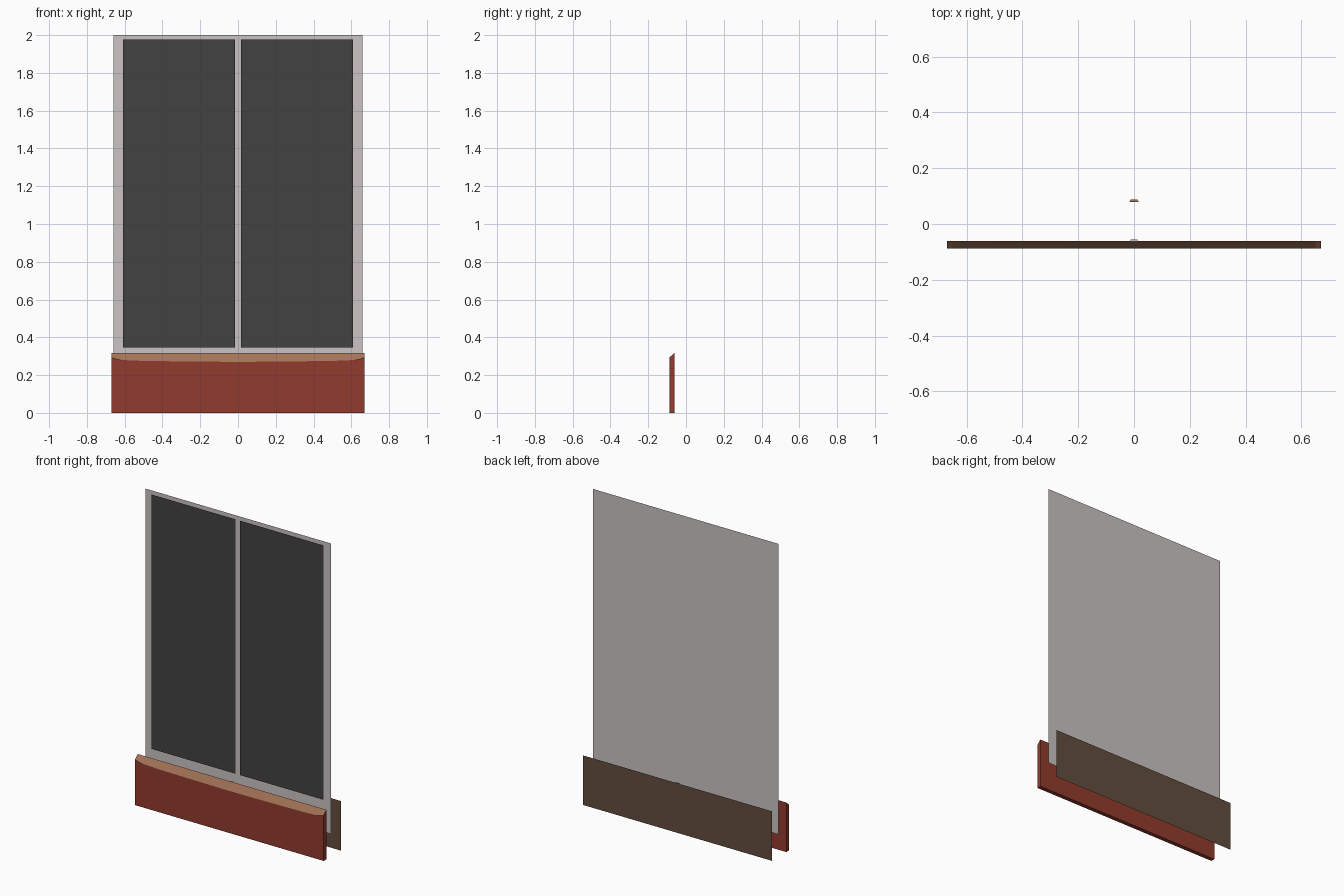
import bpy

if "Cube" in bpy.data.objects:
    bpy.data.objects.remove(bpy.data.objects["Cube"])


def material(name, rgb):
    m = bpy.data.materials.new(name)
    m.diffuse_color = (*rgb, 1.0)
    m.use_nodes = True
    m.node_tree.nodes["Principled BSDF"].inputs["Base Color"].default_value = m.diffuse_color
    return m


GREY = material("pale_grey", (0.60, 0.55, 0.55))
DARK = material("dark_grey", (0.055, 0.055, 0.055))
RED = material("brick_red", (0.285, 0.043, 0.026))
TAN = material("tan", (0.37, 0.175, 0.098))
BROWN = material("dark_brown", (0.125, 0.075, 0.048))


def mesh_object(name, verts, faces, mats):
    me = bpy.data.meshes.new(name)
    me.from_pydata(verts, [], faces)
    for m in mats:
        me.materials.append(m)
    ob = bpy.data.objects.new(name, me)
    bpy.context.collection.objects.link(ob)
    return ob


def upright_sheet(name, x0, x1, z0, z1, y, mat, facing_back=False):
    """Flat vertical panel facing the front, or the back."""
    face = (3, 2, 1, 0) if facing_back else (0, 1, 2, 3)
    return mesh_object(name, [(x0, y, z0), (x1, y, z0), (x1, y, z1), (x0, y, z1)],
                       [face], [mat])


def small_catch(name, y0, y1, half0, half1, z, mat):
    """Tiny level trapezoid at the middle of a lower board."""
    return mesh_object(name, [(-half0, y0, z), (half0, y0, z),
                              (half1, y1, z), (-half1, y1, z)], [(0, 1, 2, 3)], [mat])


# Main backing sheet with its two dark panes
upright_sheet("frame_sheet", -0.66, 0.66, 0.135, 2.0, 0.003, GREY)
for side, (a, b) in {"left": (-0.61, -0.016), "right": (0.016, 0.61)}.items():
    upright_sheet(side + "_pane", a, b, 0.345, 1.978, -0.005, DARK)

# Rear lower board
upright_sheet("rear_board", -0.67, 0.67, 0.0, 0.318, 0.086, BROWN, facing_back=True)

# Front lower board: red block with a sloping tan top whose lip rises at the ends
half = [(0.0, 0.270), (0.25, 0.272), (0.5, 0.275), (0.62, 0.280), (0.65, 0.286), (0.67, 0.293)]
lip = [(-x, z) for x, z in reversed(half[1:])] + half
yf, yb, top = -0.088, -0.061, 0.318
verts, faces = [], []
for x, z in lip:
    verts += [(x, yf, 0), (x, yf, z), (x, yb, top), (x, yb, 0)]
n = len(lip)
for i in range(n - 1):
    a, b = 4 * i, 4 * i + 4
    for k in range(4):
        j = (k + 1) % 4
        faces.append((a + k, b + k, b + j, a + j))
faces += [(0, 1, 2, 3), tuple(4 * (n - 1) + k for k in (3, 2, 1, 0))]
board = mesh_object("front_board", verts, faces, [RED, TAN])
for p in board.data.polygons:
    p.material_index = 1 if p.normal.z > 0.2 else 0

# Small catches at the middle of both boards
small_catch("rear_catch", 0.078, 0.087, 0.018, 0.012, 0.3185, TAN)
small_catch("front_catch", -0.062, -0.055, 0.012, 0.012, 0.3185, GREY)
